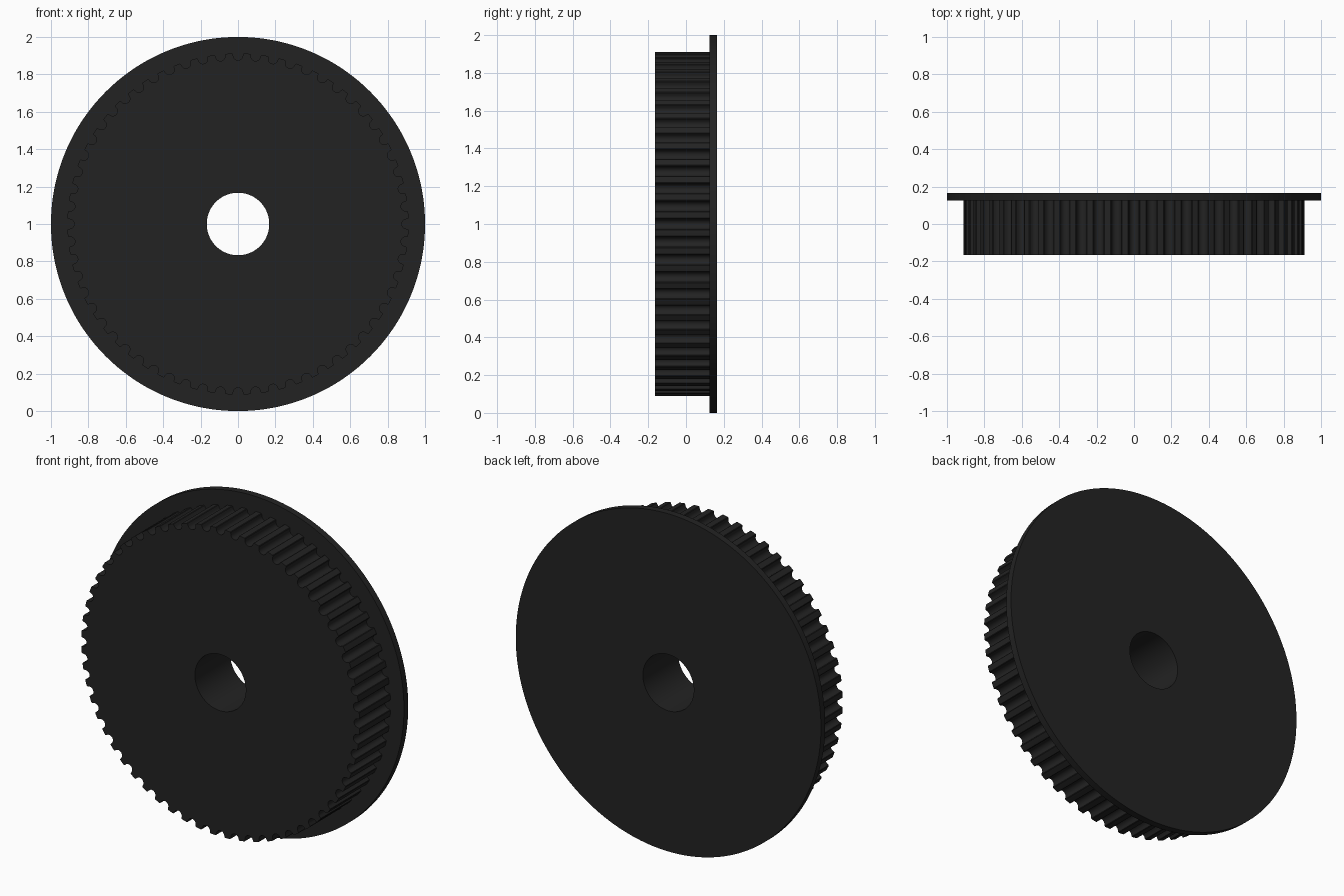
import bpy, bmesh, math

if "Cube" in bpy.data.objects:
    bpy.data.objects.remove(bpy.data.objects["Cube"])

TEETH = 60
TIP = 0.912          # tooth tip radius
RIM = 1.0            # flange radius
BORE = 0.167
FRONT, STEP, BACK = -0.165, 0.125, 0.165

black = bpy.data.materials.new("matte black")
black.diffuse_color = (0.0165, 0.0165, 0.0165, 1)
black.use_nodes = True
black.node_tree.nodes["Principled BSDF"].inputs["Base Color"].default_value = black.diffuse_color

# One pitch of the belt groove: (offset along the rim, depth below the tip)
half = [(0.040, 0.0), (0.0315, 0.0), (0.028, 0.0025), (0.0265, 0.008)]
half += [(0.0265 * math.cos(a), 0.0095 + 0.0265 * math.sin(a))
         for a in (math.radians(d) for d in (18, 36, 54, 72))]
groove = [(-u, d) for u, d in half] + [(0, 0.036)] + [(u, d) for u, d in reversed(half)]

# Polar outline of the toothed rim, with a groove centred on each axis
outline = []
for t in range(TEETH):
    for u, d in groove:
        outline.append((2 * math.pi * t / TEETH + u / TIP, TIP - d))


def ring(bm, y, radius=None):
    """Loop around the axle; follows the toothed outline if no radius is given."""
    return [bm.verts.new(((radius or r) * math.cos(a), y, 1 + (radius or r) * math.sin(a)))
            for a, r in outline]


def build(name, sections):
    bm = bmesh.new()
    rings = [ring(bm, *s) for s in sections]
    n = len(outline)
    for p, q in zip(rings, rings[1:]):
        for i in range(n):
            j = (i + 1) % n
            bm.faces.new((p[i], p[j], q[j], q[i]))
    mesh = bpy.data.meshes.new(name)
    bm.to_mesh(mesh)
    bm.free()
    mesh.materials.append(black)
    obj = bpy.data.objects.new(name, mesh)
    bpy.context.collection.objects.link(obj)
    bpy.ops.object.select_all(action='DESELECT')
    obj.select_set(True)
    bpy.context.view_layer.objects.active = obj
    bpy.ops.object.shade_smooth_by_angle(angle=math.radians(32))


# Toothed wheel: bore wall, front face, teeth
build("toothed_wheel", [(STEP, BORE), (FRONT, BORE), (FRONT,), (STEP,)])
# Flange: shoulder outside the teeth, rim, back face, bore wall
build("flange", [(STEP,), (STEP, RIM), (BACK, RIM), (BACK, BORE), (STEP, BORE)])
